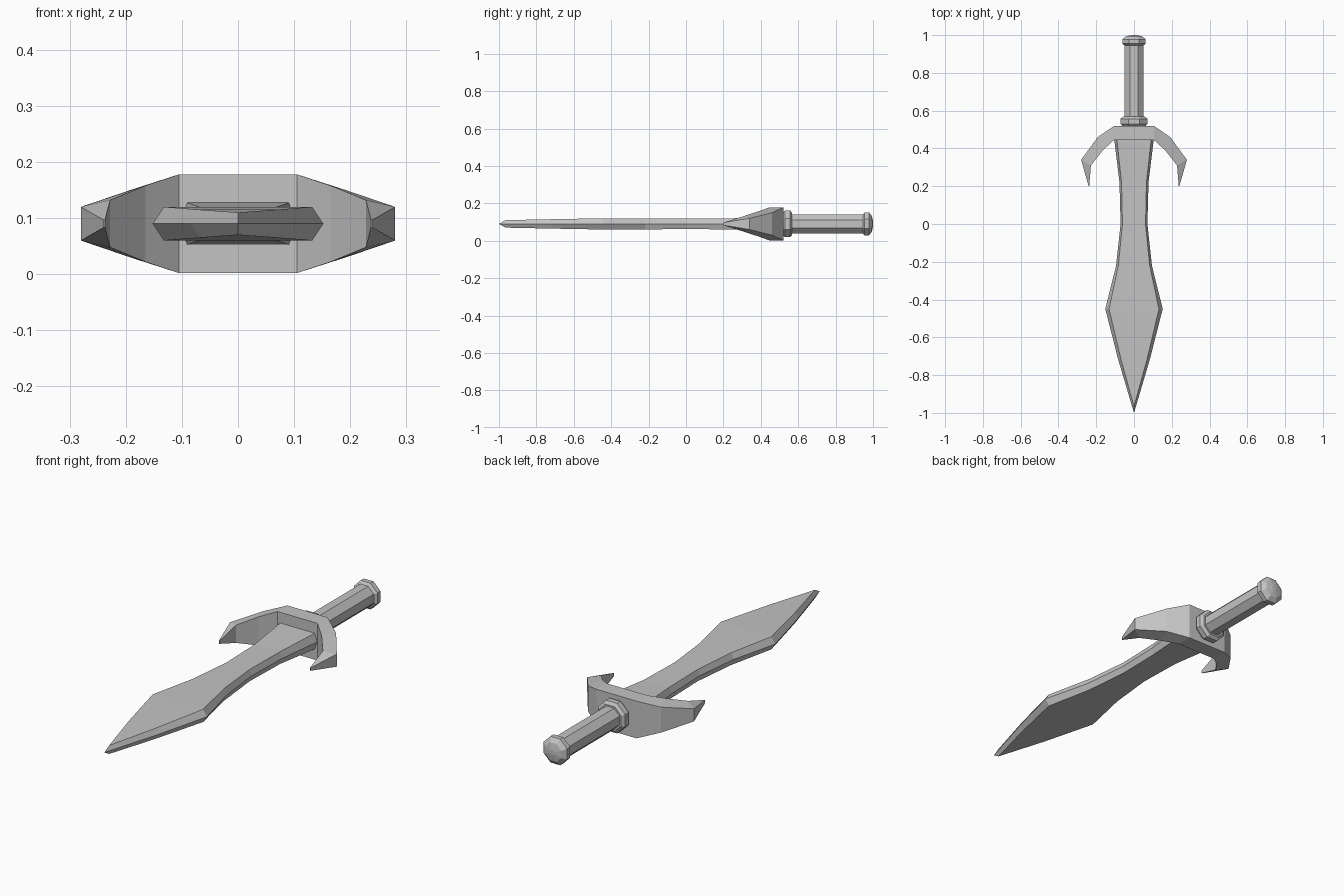
import bpy, bmesh, math

cube = bpy.data.objects.get("Cube")
if cube:
    bpy.data.objects.remove(cube)

MID = 0.09  # height of the sword's centre plane

steel = bpy.data.materials.new("grey_steel")
steel.use_nodes = True
GREY = (0.55, 0.55, 0.55, 1)
steel.diffuse_color = GREY
steel.node_tree.nodes["Principled BSDF"].inputs["Base Color"].default_value = GREY


def loft(name, rings):
    """Skin a list of equal-length closed rings and cap both ends."""
    bm = bmesh.new()
    loops = [[bm.verts.new(p) for p in ring] for ring in rings]
    n = len(loops[0])
    for a, b in zip(loops, loops[1:]):
        for i in range(n):
            j = (i + 1) % n
            bm.faces.new((a[i], a[j], b[j], b[i]))
    bm.faces.new(loops[0])
    bm.faces.new(loops[-1][::-1])
    bmesh.ops.remove_doubles(bm, verts=bm.verts, dist=0.0005)
    bmesh.ops.dissolve_degenerate(bm, dist=0.0005, edges=bm.edges)
    bmesh.ops.recalc_face_normals(bm, faces=bm.faces)
    mesh = bpy.data.meshes.new(name)
    bm.to_mesh(mesh)
    bm.free()
    mesh.materials.append(steel)
    obj = bpy.data.objects.new(name, mesh)
    bpy.context.collection.objects.link(obj)
    return obj


def octagon_part(name, profile):
    """Eight-sided part along y; profile holds (y, flat-to-centre radius)."""
    rings = []
    for y, r in profile:
        R = r / math.cos(math.pi / 8)
        angles = [(k + 0.5) * math.pi / 4 for k in range(8)]
        rings.append([(R * math.cos(a), y, MID + R * math.sin(a)) for a in angles])
    return loft(name, rings)


# Leaf-shaped blade: edge y, edge half width, flat y, flat half width, half thickness
blade = [(0.46, 0.106, 0.46, 0.092, 0.038),
         (0.22, 0.077, 0.22, 0.066, 0.029),
         (0.0, 0.071, 0.0, 0.061, 0.028),
         (-0.22, 0.095, -0.22, 0.083, 0.029),
         (-0.45, 0.152, -0.45, 0.132, 0.030),
         (-0.72, 0.083, -0.72, 0.068, 0.025),
         (-1.0, 0.0, -0.965, 0.0, 0.020)]
loft("blade", [[(w, ye, MID), (f, yf, MID + h), (-f, yf, MID + h),
                (-w, ye, MID), (-f, yf, MID - h), (f, yf, MID - h)]
               for ye, w, yf, f, h in blade])

# Curved guard: outer x, y, half height, then inner x, y, half height
half = [(0.105, 0.52, 0.088, 0.105, 0.445, 0.088),
        (0.192, 0.46, 0.060, 0.165, 0.39, 0.068),
        (0.28, 0.34, 0.030, 0.228, 0.31, 0.042),
        (0.240, 0.20, 0.007, 0.237, 0.20, 0.007)]
mirrored = [(-a, b, c, -d, e, f) for a, b, c, d, e, f in reversed(half)]
loft("guard", [[(xo, yo, MID + ho), (xi, yi, MID + hi),
                (xi, yi, MID - hi), (xo, yo, MID - ho)]
               for xo, yo, ho, xi, yi, hi in mirrored + half])

# Grip, collar and pommel
octagon_part("grip", [(0.51, 0.05), (0.96, 0.05)])
octagon_part("collar", [(0.515, 0.058), (0.53, 0.071), (0.557, 0.071), (0.568, 0.058)])
octagon_part("pommel", [(0.945, 0.05), (0.955, 0.062), (0.978, 0.062), (0.994, 0.042), (1.0, 0.012)])
